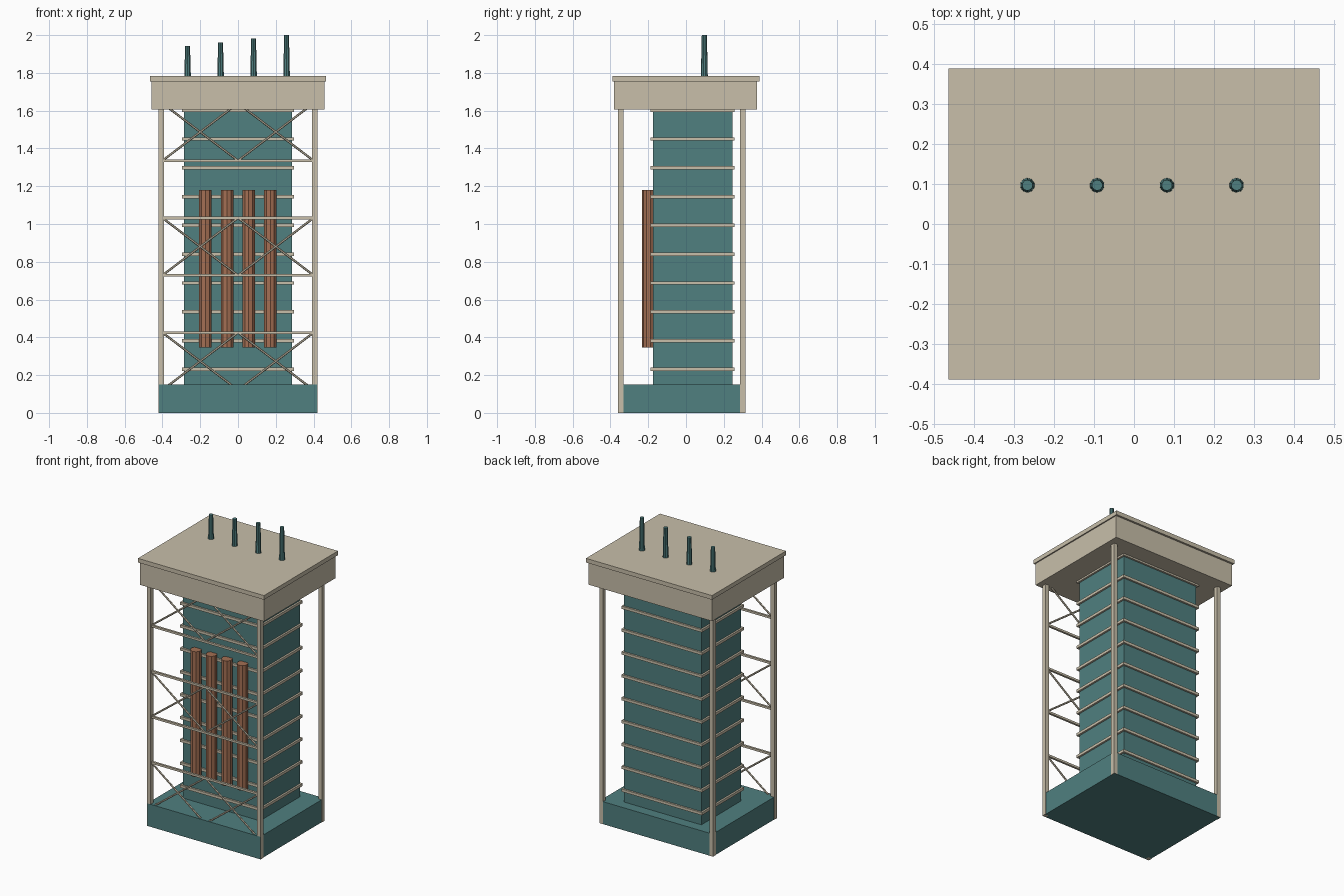
import bpy
from math import pi
from mathutils import Vector

cube = bpy.data.objects.get("Cube")
if cube:
    bpy.data.objects.remove(cube, do_unlink=True)


def material(name, rgb):
    m = bpy.data.materials.new(name)
    m.use_nodes = True
    m.diffuse_color = (*rgb, 1)
    m.node_tree.nodes["Principled BSDF"].inputs["Base Color"].default_value = (*rgb, 1)
    return m


TEAL = material("teal", (0.08, 0.215, 0.215))
SAND = material("sand", (0.58, 0.52, 0.40))
COPPER = material("copper", (0.37, 0.16, 0.088))


def finish(name, mat):
    ob = bpy.context.object
    ob.name = name
    ob.data.materials.append(mat)
    return ob


def box(name, mat, x, y, z):
    """Box from (min, max) ranges on each axis."""
    ranges = (x, y, z)
    bpy.ops.mesh.primitive_cube_add(size=1, location=[(a + b) / 2 for a, b in ranges])
    ob = finish(name, mat)
    ob.scale = [b - a for a, b in ranges]
    return ob


def tube(name, mat, start, end, r1, r2=None, sides=10):
    """Faceted rod between two points, optionally tapered."""
    a, b = Vector(start), Vector(end)
    bpy.ops.mesh.primitive_cone_add(vertices=sides, radius1=r1, radius2=r2 or r1,
                                    depth=(b - a).length, location=(a + b) / 2)
    ob = finish(name, mat)
    ob.rotation_euler = (b - a).to_track_quat("Z", "Y").to_euler()
    return ob


# Base and central core
box("base", TEAL, (-0.417, 0.417), (-0.361, 0.314), (0, 0.15))
box("core", TEAL, (-0.285, 0.285), (-0.175, 0.245), (0.15, 1.61))

# Bands around the core
for i in range(10):
    z = 0.23 + i * 0.1525
    box(f"band_{i + 1}", SAND, (-0.297, 0.297), (-0.187, 0.257), (z - 0.009, z + 0.009))

# Corner columns
for side, sx in (("left", 1), ("right", -1)):
    for end, y in (("front", -0.346), ("back", 0.3)):
        box(f"{end}_{side}_column", SAND, sorted((sx * 0.393, sx * 0.42)),
            (y - 0.0145, y + 0.0145), (0, 1.62))

# Roof block and overhanging lid
box("roof_block", SAND, (-0.457, 0.457), (-0.381, 0.377), (1.605, 1.755))
box("roof_lid", SAND, (-0.465, 0.465), (-0.39, 0.39), (1.755, 1.783))

# Front bracing: rails with two crosses in every second bay
BRACE_Y = -0.346
for i in range(4):
    z = 0.425 + i * 0.3035
    box(f"brace_rail_{i + 1}", SAND, (-0.4, 0.4), (BRACE_Y - 0.007, BRACE_Y + 0.007),
        (z - 0.007, z + 0.007))
for bay in range(3):
    low = 0.1215 + bay * 0.607
    high = low + 0.3035
    for side, sx in (("left", 1), ("right", -1)):
        for k, (z1, z2) in enumerate(((low, high), (high, low))):
            tube(f"brace_{bay + 1}_{side}_{k + 1}", SAND, (0, BRACE_Y, z1),
                 (sx * 0.4, BRACE_Y, z2), 0.006, sides=6)

# Vertical pipes on the front of the core
for i in range(4):
    x = -0.1725 + i * 0.1145
    tube(f"front_pipe_{i + 1}", COPPER, (x, -0.198, 0.345), (x, -0.198, 1.18), 0.035)

# Roof stacks rising in height
for i in range(4):
    x = -0.267 + i * 0.1747
    tube(f"roof_stack_{i + 1}", TEAL, (x, 0.097, 1.775), (x, 0.097, 1.943 + i * 0.019),
         0.0185, 0.0135)
